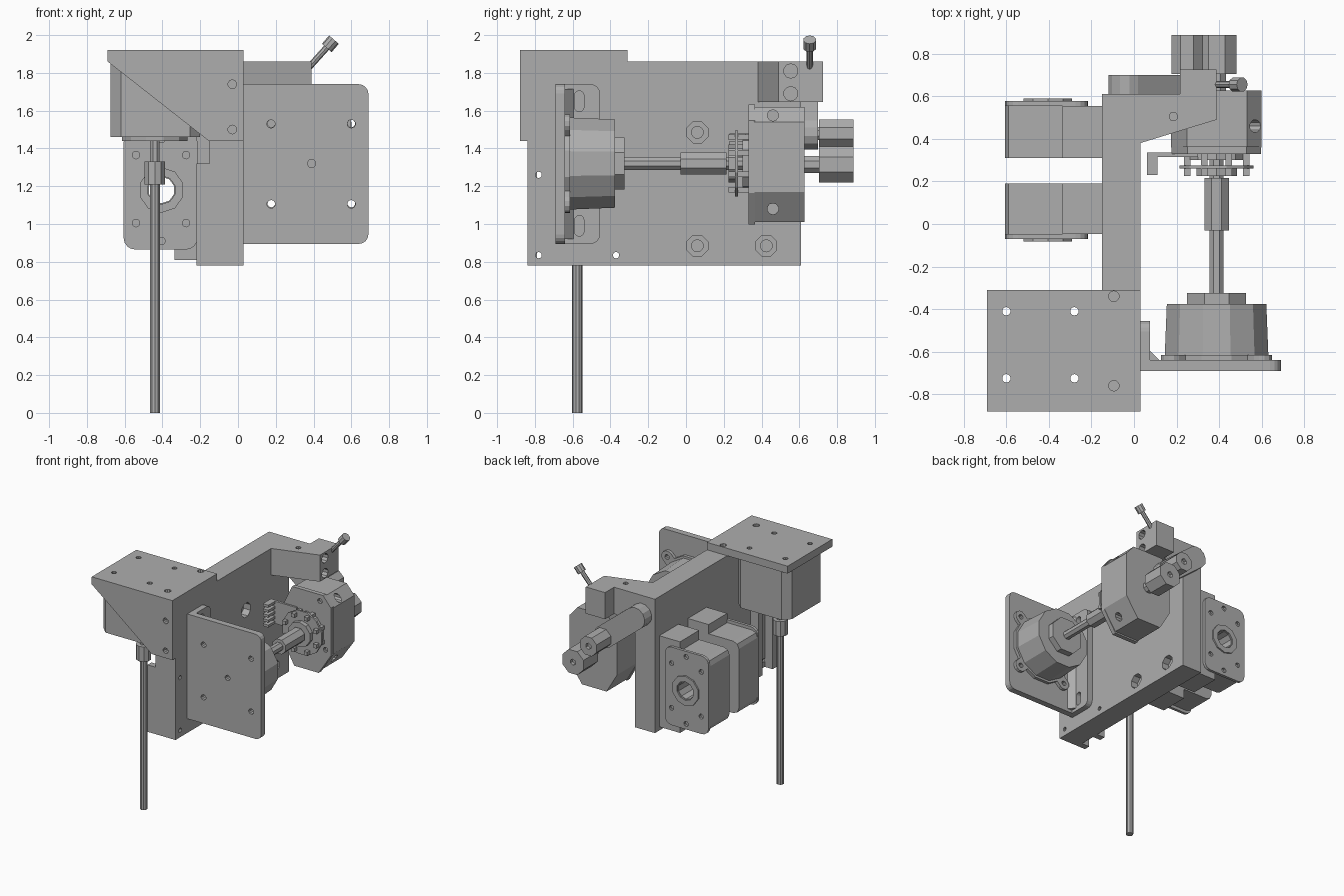
import bpy, bmesh
from math import cos, sin, pi, atan2
from mathutils import Vector

cube = bpy.data.objects.get("Cube")
if cube:
    bpy.data.objects.remove(cube, do_unlink=True)

grey = bpy.data.materials.new("neutral grey")
grey.use_nodes = True
grey.diffuse_color = (0.42, 0.42, 0.42, 1)
grey.node_tree.nodes["Principled BSDF"].inputs["Base Color"].default_value = (0.42, 0.42, 0.42, 1)


# ---- helpers ----
def prism(name, pts, axis, lo, hi, taper=1.0):
    """Extrude a 2D outline along an axis; taper scales the far end."""
    place = {"x": lambda a, b, d: (d, a, b),
             "y": lambda a, b, d: (a, d, b),
             "z": lambda a, b, d: (a, b, d)}[axis]
    ca = sum(p[0] for p in pts) / len(pts)
    cb = sum(p[1] for p in pts) / len(pts)
    bm = bmesh.new()
    near = [bm.verts.new(place(a, b, lo)) for a, b in pts]
    far = [bm.verts.new(place(ca + (a - ca) * taper, cb + (b - cb) * taper, hi)) for a, b in pts]
    bm.faces.new(near)
    bm.faces.new(far)
    for i in range(len(pts)):
        j = (i + 1) % len(pts)
        bm.faces.new((near[i], near[j], far[j], far[i]))
    bmesh.ops.recalc_face_normals(bm, faces=bm.faces)
    mesh = bpy.data.meshes.new(name)
    bm.to_mesh(mesh)
    bm.free()
    mesh.materials.append(grey)
    obj = bpy.data.objects.new(name, mesh)
    bpy.context.collection.objects.link(obj)
    return obj


def circle(a, b, r, n=10):
    return [(a + r * cos(2 * pi * (i + 0.5) / n), b + r * sin(2 * pi * (i + 0.5) / n)) for i in range(n)]


def rect(a0, b0, a1, b1):
    return [(a0, b0), (a1, b0), (a1, b1), (a0, b1)]


def rounded(a0, b0, a1, b1, r, n=4):
    pts = []
    for k, (a, b) in enumerate(rect(a0 + r, b0 + r, a1 - r, b1 - r)):
        for i in range(n + 1):
            t = pi + k * pi / 2 + i * pi / 2 / n
            pts.append((a + r * cos(t), b + r * sin(t)))
    return pts


def capsule(p, q, r, n=6):
    t = atan2(q[1] - p[1], q[0] - p[0])
    return [(c[0] + r * cos(t + s + i * pi / n), c[1] + r * sin(t + s + i * pi / n))
            for c, s in ((q, -pi / 2), (p, pi / 2)) for i in range(n + 1)]


def cut(obj, *cutters):
    """Subtract each cutter from the object, then discard it."""
    for c in cutters:
        c.hide_render = True
        mod = obj.modifiers.new("cut", "BOOLEAN")
        mod.operation, mod.solver, mod.object = "DIFFERENCE", "EXACT", c
        bpy.context.view_layer.objects.active = obj
        bpy.ops.object.modifier_apply(modifier=mod.name)
        bpy.data.objects.remove(c, do_unlink=True)


def holes(obj, axis, centres, r, lo, hi, n=10):
    cut(obj, *[prism("cutter", circle(a, b, r, n), axis, lo, hi) for a, b in centres])


def rod(name, p, q, r, n=8):
    """Cylinder between two points."""
    bm = bmesh.new()
    bmesh.ops.create_cone(bm, cap_ends=True, segments=n, radius1=r, radius2=r, depth=(Vector(q) - Vector(p)).length)
    mesh = bpy.data.meshes.new(name)
    bm.to_mesh(mesh)
    bm.free()
    mesh.materials.append(grey)
    obj = bpy.data.objects.new(name, mesh)
    obj.location = (Vector(p) + Vector(q)) / 2
    obj.rotation_mode = "QUATERNION"
    obj.rotation_quaternion = (Vector(q) - Vector(p)).to_track_quat("Z", "Y")
    bpy.context.collection.objects.link(obj)


# ---- main wall with counterbored holes and rear ribs ----
wall = prism("main_wall", rect(-0.84, 0.78, 0.61, 1.86), "x", -0.15, 0.03)
bolts = [(0.06, 1.485), (0.06, 0.885), (0.425, 0.885)]
holes(wall, "x", bolts, 0.06, -0.03, 0.1, 8)
holes(wall, "x", bolts, 0.032, -0.3, 0.1)
holes(wall, "x", [(-0.78, 1.26), (-0.78, 0.835), (-0.37, 0.835)], 0.017, -0.3, 0.1)
for y in (-0.84, -0.66):
    prism("wall_rib", rect(y, 0.78, y + 0.05, 1.32), "x", -0.22, -0.149)

# ---- top plate and front gusset ----
motor_holes = [(x, y) for x in (-0.6, -0.28) for y in (-0.725, -0.41)]
plate = prism("top_plate", rect(-0.69, -0.88, 0.03, -0.31), "z", 1.86, 1.92)
holes(plate, "z", motor_holes, 0.02, 1.8, 2)
holes(plate, "z", [(-0.095, -0.34), (-0.095, -0.76)], 0.025, 1.88, 2)
gusset = prism("front_gusset", [(-0.69, 1.86), (-0.155, 1.44), (0.03, 1.44), (0.03, 1.861), (-0.69, 1.861)],
               "y", -0.88, -0.81)
holes(gusset, "y", [(-0.03, 1.74), (-0.03, 1.5)], 0.023, -0.95, -0.83)

# ---- hanging motor with lead screw ----
motor = prism("screw_motor", rounded(-0.675, -0.805, -0.2, -0.33, 0.055, 1), "z", 1.46, 1.86)
holes(motor, "z", motor_holes, 0.02, 1.4, 1.9)
prism("screw_motor_face", circle(-0.44, -0.57, 0.18, 12), "z", 1.44, 1.461)
prism("motor_shaft", circle(-0.44, -0.575, 0.027, 8), "z", 1.3, 1.45)
prism("shaft_coupler", circle(-0.44, -0.575, 0.057, 10), "z", 1.21, 1.33)
prism("lead_screw", circle(-0.44, -0.575, 0.028, 10), "z", 0, 1.22)

# ---- pair of side bearing units ----
mounts = [(x, z) for x in (-0.54, -0.275) for z in (1.005, 1.365)] + [(-0.405, 0.91), (-0.405, 1.45)]
for y0, y1, f0, f1 in ((0.31, 0.555, 0.554, 0.577), (-0.048, 0.19, -0.07, -0.047)):
    body = prism("bearing_body", rounded(-0.605, 0.89, -0.2, 1.47, 0.05, 2), "y", y0, y1)
    holes(body, "y", [(-0.405, 1.18)], 0.07, -0.5, 1)
    prism("bearing_bracket", rect(-0.335, 1.46, -0.149, 1.545), "y", y0, y1)
    prism("bearing_foot", rect(-0.335, 0.81, -0.149, 0.9), "y", y0, y1)
    prism("bearing_mount", rect(-0.22, 0.85, -0.149, 1.5), "y", y0, y1)
    flange = prism("bearing_flange", rounded(-0.605, 0.865, -0.215, 1.495, 0.06), "y", f0, f1)
    holes(flange, "y", mounts, 0.02, -0.5, 1)
    holes(flange, "y", [(-0.405, 1.18)], 0.07, -0.5, 1)
    out = (f1 - 0.005, f1 + 0.012) if f1 > 0.5 else (f0 - 0.012, f0 + 0.005)
    ring = prism("bearing_ring", circle(-0.405, 1.18, 0.12), "y", *out)
    holes(ring, "y", [(-0.405, 1.18)], 0.075, -0.5, 1)

# ---- angle bracket for the drive motor ----
front = prism("drive_plate", rounded(0.03, 0.895, 0.69, 1.74, 0.05), "y", -0.69, -0.64)
prism("drive_plate_inner_edge", rect(0.03, 0.895, 0.09, 1.74), "y", -0.69, -0.64)
holes(front, "y", [(x, z) for x in (0.175, 0.6) for z in (1.105, 1.53)] + [(0.39, 1.32)], 0.022, -0.8, -0.6)
side = prism("drive_side_flange", rounded(-0.69, 0.895, -0.455, 1.74, 0.05), "x", 0.03, 0.075)
cut(side, *[prism("cutter", capsule((-0.565, z - 0.03), (-0.565, z + 0.03), 0.025), "x", 0, 0.2)
            for z in (0.99, 1.65)])
prism("drive_fillet", [(0.07, -0.645), (0.125, -0.645), (0.07, -0.59)], "z", 0.92, 1.715)

# ---- drive motor, shaft and coupler ----
AX, AZ = 0.388, 1.32
flange = prism("drive_motor_base", circle(AX, AZ, 0.27, 12), "y", -0.641, -0.615)
for sx in (-1, 1):
    for sz in (-1, 1):
        c = (AX + sx * 0.212, AZ + sz * 0.212)
        ear = prism("drive_motor_ear", capsule((AX + sx * 0.14, AZ + sz * 0.14), c, 0.05), "y", -0.641, -0.615)
        holes(ear, "y", [c], 0.02, -0.8, -0.5)
prism("drive_motor_can", circle(AX, AZ, 0.252, 12), "y", -0.616, -0.375, 0.96)
prism("drive_motor_boss", circle(AX, AZ, 0.15, 8), "y", -0.376, -0.325)
prism("drive_shaft", circle(AX, AZ, 0.036, 8), "y", -0.33, 0.35)
prism("drive_coupler", circle(AX, AZ, 0.062, 8), "y", -0.03, 0.215)

# ---- encoder ring and connector ----
prism("encoder_hub", circle(AX, AZ, 0.1, 10), "y", 0.225, 0.26)
prism("encoder_board", circle(AX, AZ, 0.18, 12), "y", 0.26, 0.275)
prism("encoder_backing", circle(AX, AZ, 0.15, 10), "y", 0.3, 0.345)
for i in range(8):
    x, z = circle(AX, AZ, 0.15, 8)[i]
    prism("encoder_pin", rect(x - 0.015, z - 0.015, x + 0.015, z + 0.015), "y", 0.225, 0.345)
prism("connector_board", rect(0.06, 1.3, 0.3, 1.48), "y", 0.315, 0.335)
for i in range(5):
    z = 1.3 + i * 0.04
    prism("connector_tooth", rect(0.06, z, 0.11, z + 0.02), "y", 0.23, 0.32)

# ---- gear housing ----
outline = [(0.175, 1.17), (0.27, 1.01), (0.49, 1.01), (0.6, 1.17),
           (0.6, 1.54), (0.53, 1.62), (0.25, 1.62), (0.175, 1.47)]
housing = prism("gear_housing", outline, "y", 0.36, 0.628)
holes(housing, "x", [(0.46, 1.08), (0.46, 1.575)], 0.03, 0.45, 0.8)
face = prism("gear_housing_flange", [(AX + (x - AX) * 0.99, AZ + (z - AZ) * 1.04) for x, z in outline],
             "y", 0.33, 0.365)
holes(face, "y", [(0.225, 1.45), (0.55, 1.2), (0.225, 1.2), (0.5, 1.58)], 0.02, 0.2, 0.355)

# ---- rear knobs on stems ----
for name, x, z, r, stem in (("lower_knob", 0.388, 1.315, 0.102, 0.048), ("upper_knob", 0.25, 1.48, 0.08, 0.037)):
    prism(name + "_stem", circle(x, z, stem, 8), "y", 0.6, 0.72)
    knob = prism(name, circle(x, z, r, 8), "y", 0.705, 0.888)
    holes(knob, "y", [(x, z)], 0.025, 0.86, 1, 6)

# ---- tension arm, clamp block and bolt ----
prism("tension_arm", capsule((-0.035, 1.71), (0.25, 1.48), 0.087), "y", 0.605, 0.7)
clamp = prism("clamp_block", [(0.029, 0.38), (0.388, 0.49), (0.388, 0.725), (0.215, 0.725), (0.215, 0.61), (0.029, 0.61)],
              "z", 1.645, 1.86)
holes(clamp, "x", [(0.555, 1.69), (0.555, 1.81)], 0.038, 0.3, 0.5)
holes(clamp, "z", [(0.185, 0.505)], 0.02, 1.8, 2)
rod("clamp_bolt", (0.34, 0.655, 1.79), (0.475, 0.655, 1.94), 0.017)
rod("clamp_bolt_head", (0.47, 0.655, 1.932), (0.508, 0.655, 1.976), 0.034, 10)
